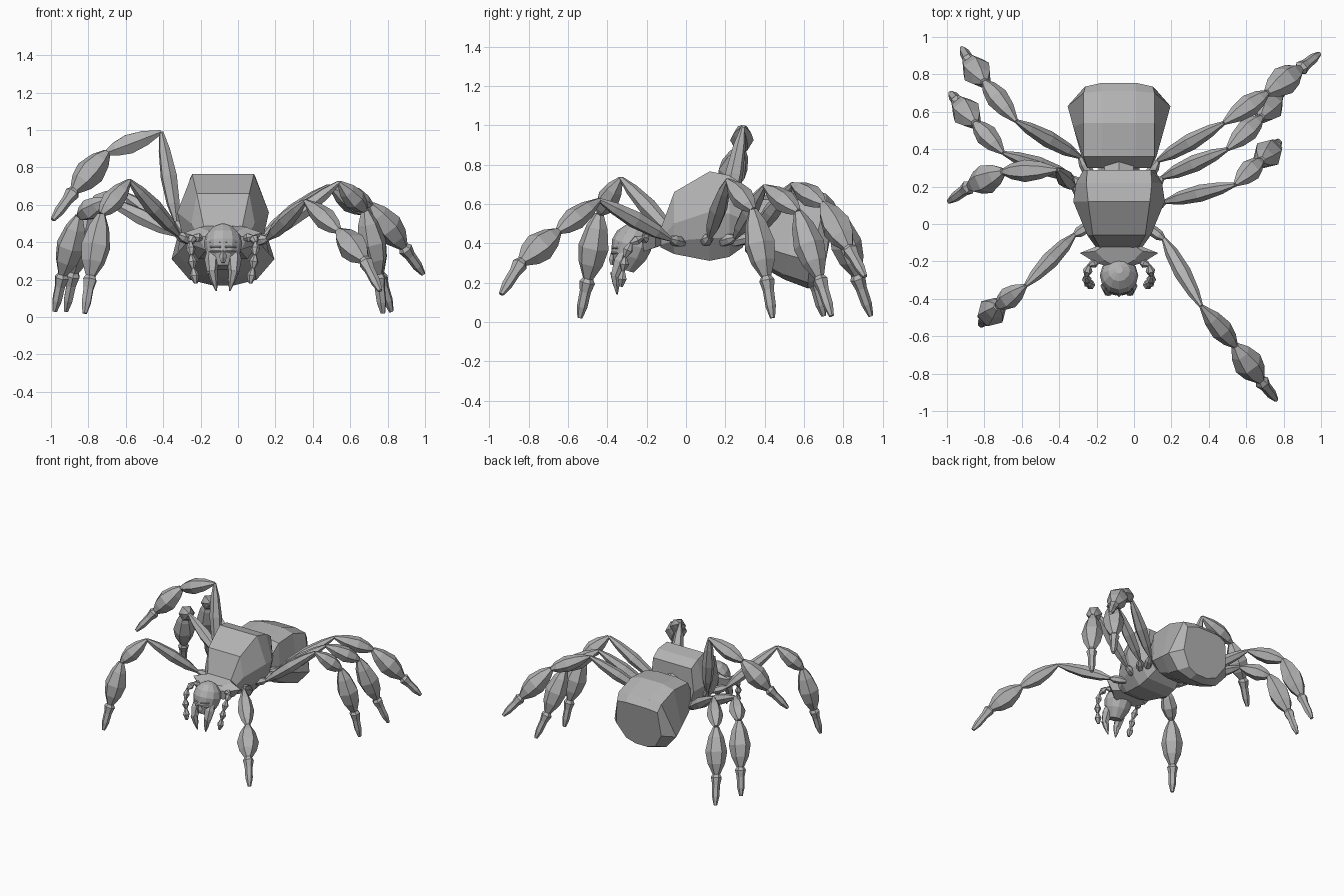
import bpy, bmesh, math
from mathutils import Vector

if "Cube" in bpy.data.objects:
    bpy.data.objects.remove(bpy.data.objects["Cube"])

CX = -0.08  # body centre line


def material(name, rgb):
    m = bpy.data.materials.new(name)
    m.use_nodes = True
    m.diffuse_color = (*rgb, 1)
    m.node_tree.nodes["Principled BSDF"].inputs["Base Color"].default_value = (*rgb, 1)
    return m


GREY = material("stone grey", (0.45, 0.45, 0.45))


def finish(name, bm):
    bmesh.ops.recalc_face_normals(bm, faces=bm.faces)
    me = bpy.data.meshes.new(name)
    bm.to_mesh(me)
    bm.free()
    me.materials.append(GREY)
    ob = bpy.data.objects.new(name, me)
    bpy.context.collection.objects.link(ob)
    return ob


def skin(bm, rings):
    """Bridge equal-sized rings of points and cap both ends."""
    vs = [[bm.verts.new(p) for p in r] for r in rings]
    n = len(vs[0])
    for a, b in zip(vs, vs[1:]):
        for i in range(n):
            j = (i + 1) % n
            bm.faces.new((a[i], a[j], b[j], b[i]))
    bm.faces.new(vs[0])
    bm.faces.new(vs[-1])


def spindle(bm, a, b, profile, sides=6):
    """Faceted tapering piece from a to b; profile holds (fraction, radius)."""
    a, b = Vector(a), Vector(b)
    d = (b - a).normalized()
    u = d.cross(Vector((0, 0, 1)))
    u = u.normalized() if u.length > 0.05 else Vector((1, 0, 0))
    w = u.cross(d)
    angles = [2 * math.pi * i / sides for i in range(sides)]
    skin(bm, [[a.lerp(b, t) + (u * math.cos(k) + w * math.sin(k)) * r for k in angles]
              for t, r in profile])


def mirrored(half):
    """Close a half outline of (offset, y, z) across the centre line."""
    right = [(CX + x, y, z) for x, y, z in half]
    left = [(CX - x, y, z) for x, y, z in reversed(half)]
    return right + left


FEMUR = ((0, .013), (.2, .036), (.5, .046), (.8, .032), (1, .011))
PATELLA = ((0, .012), (.3, .046), (.6, .06), (.85, .042), (1, .018))
TIBIA = ((0, .022), (.2, .056), (.5, .08), (.75, .064), (1, .022))
FOOT = ((-.15, .016), (.05, .04), (.3, .029), (.7, .027), (1, .013))
BEAD = ((0, .01), (.5, .026), (1, .01))

# Legs: hip, knee, shin joint, ankle, tip
legs = {
    "left_leg_front": ((.16, -.08, .42), (.36, -.44, .62), (.54, -.65, .46), (.68, -.84, .30), (.76, -.94, .14)),
    "left_leg_second": ((.17, .12, .43), (.54, .21, .72), (.68, .34, .57), (.75, .41, .22), (.775, .44, .02)),
    "left_leg_third": ((.155, .25, .43), (.50, .40, .69), (.68, .57, .56), (.76, .68, .22), (.82, .74, .03)),
    "left_leg_rear": ((.13, .34, .43), (.48, .54, .70), (.71, .70, .60), (.89, .83, .37), (.99, .91, .23)),
    "right_leg_front": ((-.32, -.06, .44), (-.58, -.33, .73), (-.73, -.44, .55), (-.79, -.50, .21), (-.82, -.54, .02)),
    "right_leg_raised": ((-.33, .20, .51), (-.41, .29, .99), (-.70, .28, .88), (-.88, .20, .67), (-.99, .12, .52)),
    "right_leg_third": ((-.33, .25, .44), (-.70, .38, .63), (-.85, .54, .54), (-.94, .65, .22), (-.98, .70, .03)),
    "right_leg_rear": ((-.29, .36, .43), (-.63, .55, .67), (-.80, .76, .56), (-.88, .87, .23), (-.92, .94, .03)),
}
for name, p in legs.items():
    bm = bmesh.new()
    for a, b, prof in zip(p, p[1:], (FEMUR, PATELLA, TIBIA, FOOT)):
        spindle(bm, a, b, prof)
    # Hip bead joining the leg to the underside of the body
    hip = Vector(p[0])
    root = Vector((CX + (hip.x - CX) * .6, .06 + (hip.y - .06) * .5, .40))
    spindle(bm, root, hip, ((0, .015), (.4, .03), (.75, .028), (1, .012)))
    finish(name, bm)

# Thorax: per section y, top half width, top z, middle half width, middle z, bottom half width, bottom z
bm = bmesh.new()
sections = ((-.13, .10, .47, .12, .42, .07, .38),
            (-.06, .14, .66, .17, .50, .10, .345),
            (.12, .165, .765, .245, .56, .13, .31),
            (.22, .175, .745, .23, .55, .13, .33),
            (.29, .17, .70, .19, .52, .11, .38))
skin(bm, [mirrored([(bw, y, bz), (mw * .88, y, (bz + mz) / 2 - .01), (mw, y, mz), (tw, y, tz)])
          for y, tw, tz, mw, mz, bw, bz in sections])
finish("thorax", bm)

# Waist between thorax and abdomen
bm = bmesh.new()
spindle(bm, (CX, .24, .52), (CX, .38, .48), ((0, .11), (1, .11)), 8)
finish("waist", bm)

# Abdomen: sections from bottom to top
bm = bmesh.new()
skin(bm, [
    mirrored([(.05, .30, .36), (.11, .30, .38), (.17, .30, .43), (.17, .30, .54), (.10, .30, .57)]),
    mirrored([(.06, .35, .30), (.13, .35, .32), (.20, .36, .39), (.19, .36, .62), (.09, .36, .64)]),
    mirrored([(.06, .50, .215), (.16, .50, .24), (.245, .52, .34), (.19, .54, .63), (.09, .54, .655)]),
    mirrored([(.06, .62, .17), (.18, .62, .20), (.275, .63, .31), (.19, .70, .575), (.09, .71, .59)]),
    mirrored([(.05, .68, .19), (.13, .69, .22), (.20, .715, .33), (.18, .735, .52), (.09, .755, .54)]),
])
finish("abdomen", bm)

# Collar with swept wings behind the head
bm = bmesh.new()
outline = mirrored([(.07, -.225, .43), (.13, -.205, .43), (.21, -.155, .45), (.12, -.12, .46)])
skin(bm, [[(CX + (x - CX) * .75, y, z - .07) for x, y, z in outline], outline,
          [(CX + (x - CX) * .6, y + .01, z + .03) for x, y, z in outline]])
finish("collar", bm)

# Head: faceted ball leaning forward and narrowing to the jaw
bm = bmesh.new()
spindle(bm, (CX, -.245, .495), (CX, -.315, .265),
        ((0, .02), (.08, .058), (.25, .092), (.45, .103), (.7, .09), (1, .05)), 12)
finish("head", bm)

# Brow and eye slits, stacked in pairs and swept back at the outer ends
bm = bmesh.new()
for s in (-1, 1):
    for z, y in ((.425, -.36), (.40, -.37), (.375, -.377), (.35, -.38)):
        spindle(bm, (CX + s * .012, y, z), (CX + s * .07, y + .03, z),
                ((0, .004), (.5, .01), (1, .004)), 4)
finish("eyes", bm)

# Nose ridge
bm = bmesh.new()
spindle(bm, (CX, -.365, .38), (CX, -.375, .29), ((0, .008), (.7, .02), (1, .01)), 4)
finish("nose_ridge", bm)

# Fangs and beaded feelers on each side
for side, s in (("left", 1), ("right", -1)):
    bm = bmesh.new()
    spindle(bm, (CX + s * .06, -.31, .36), (CX + s * .058, -.36, .23),
            ((0, .025), (.4, .04), (1, .026)))
    spindle(bm, (CX + s * .058, -.36, .25), (CX + s * .036, -.35, .14),
            ((0, .028), (.5, .02), (1, .004)))
    finish(side + "_fang", bm)
    bm = bmesh.new()
    path = [(CX + s * x, y, z) for x, y, z in
            ((.11, -.20, .42), (.16, -.22, .43), (.175, -.28, .40), (.17, -.31, .33),
             (.16, -.32, .26), (.145, -.33, .18))]
    for a, b in zip(path, path[1:]):
        spindle(bm, a, b, BEAD)
    finish(side + "_feeler", bm)
